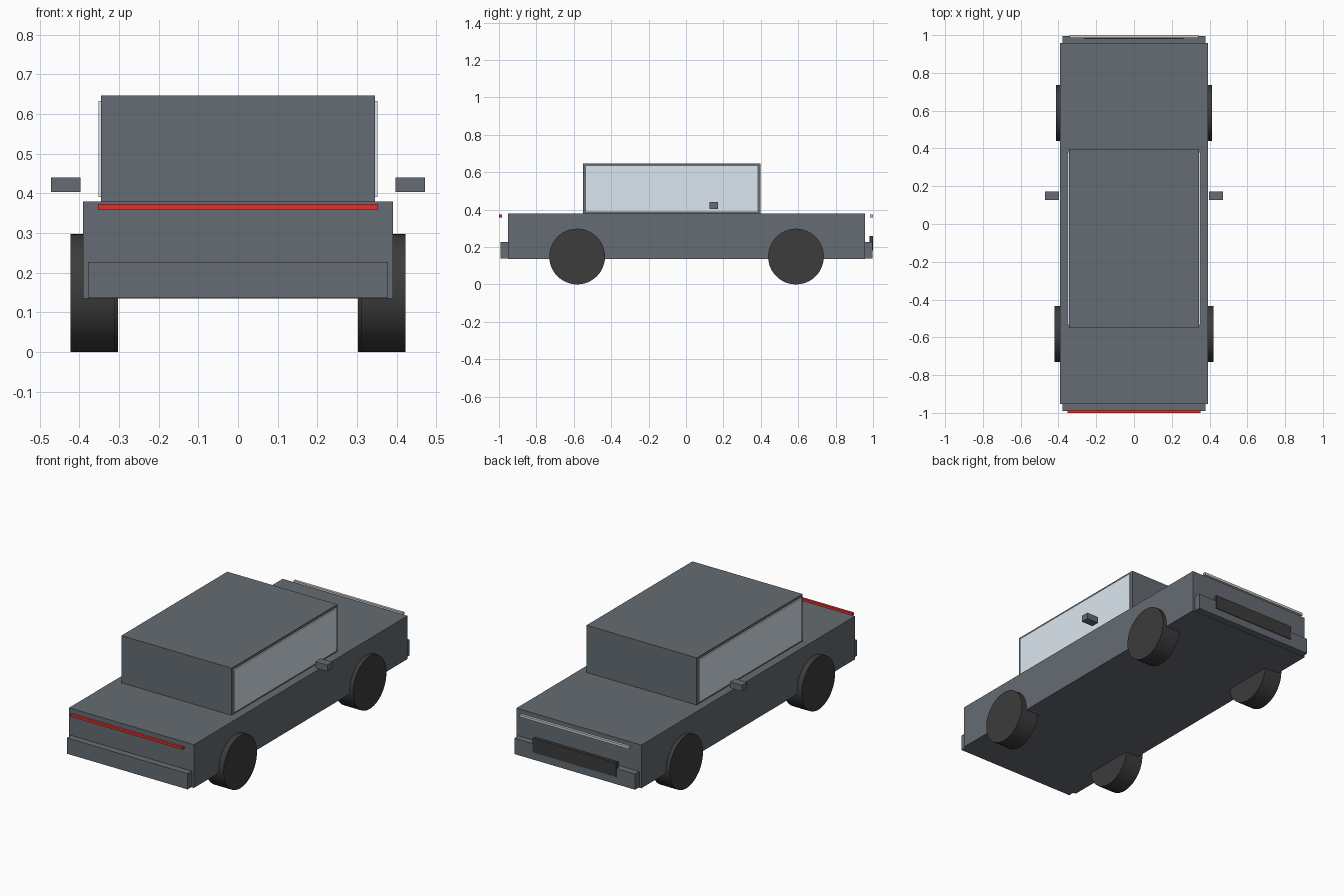
import bpy
from math import radians

if "Cube" in bpy.data.objects:
    bpy.data.objects.remove(bpy.data.objects["Cube"])


def material(name, r, g, b):
    m = bpy.data.materials.new(name)
    m.diffuse_color = (r, g, b, 1)
    m.use_nodes = True
    m.node_tree.nodes["Principled BSDF"].inputs["Base Color"].default_value = m.diffuse_color
    return m


PAINT = material("slate_paint", 0.13, 0.15, 0.17)
RUBBER = material("dark_rubber", 0.045, 0.045, 0.045)
GLASS = material("pale_glass", 0.72, 0.80, 0.88)
RED = material("red_light", 0.75, 0.03, 0.03)
WHITE = material("white_light", 0.9, 0.9, 0.9)


def box(name, x, y, z, mat):
    """Box from (min, max) ranges on each axis."""
    bpy.ops.mesh.primitive_cube_add(size=1, location=[(a + b) / 2 for a, b in (x, y, z)])
    ob = bpy.context.object
    ob.name = name
    ob.scale = [b - a for a, b in (x, y, z)]
    bpy.ops.object.transform_apply(location=False, rotation=False, scale=True)
    ob.data.materials.append(mat)
    return ob


def wheel(name, x, y, r=0.149, width=0.112):
    bpy.ops.mesh.primitive_cylinder_add(vertices=48, radius=r, depth=width,
                                        location=(x, y, r), rotation=(0, radians(90), 0))
    ob = bpy.context.object
    ob.name = name
    ob.data.materials.append(RUBBER)
    bpy.ops.object.shade_smooth_by_angle(angle=radians(40))


# Lower body and cabin
box("body", (-0.391, 0.391), (-0.953, 0.958), (0.135, 0.38), PAINT)
box("cabin", (-0.345, 0.345), (-0.55, 0.397), (0.375, 0.647), PAINT)

# Bumpers and grille
box("front_bumper", (-0.378, 0.378), (-0.991, -0.94), (0.138, 0.227), PAINT)
box("rear_bumper", (-0.378, 0.378), (0.94, 0.996), (0.138, 0.227), PAINT)
box("grille", (-0.262, 0.262), (0.98, 1.0), (0.18, 0.26), RUBBER)

# Light bars standing just off each end
box("red_light_bar", (-0.353, 0.353), (-1.0, -0.985), (0.359, 0.373), RED)
box("white_light_bar", (-0.342, 0.342), (0.985, 1.0), (0.359, 0.373), WHITE)

# Side windows, mirrors and wheels
for side, s in (("left", -1), ("right", 1)):
    box(f"{side}_window", sorted((s * 0.335, s * 0.352)), (-0.534, 0.381), (0.391, 0.633), GLASS)
    box(f"{side}_mirror", sorted((s * 0.397, s * 0.471)), (0.126, 0.172), (0.404, 0.44), PAINT)
    wheel(f"{side}_front_wheel", s * 0.366, -0.582)
    wheel(f"{side}_rear_wheel", s * 0.358, 0.588)
